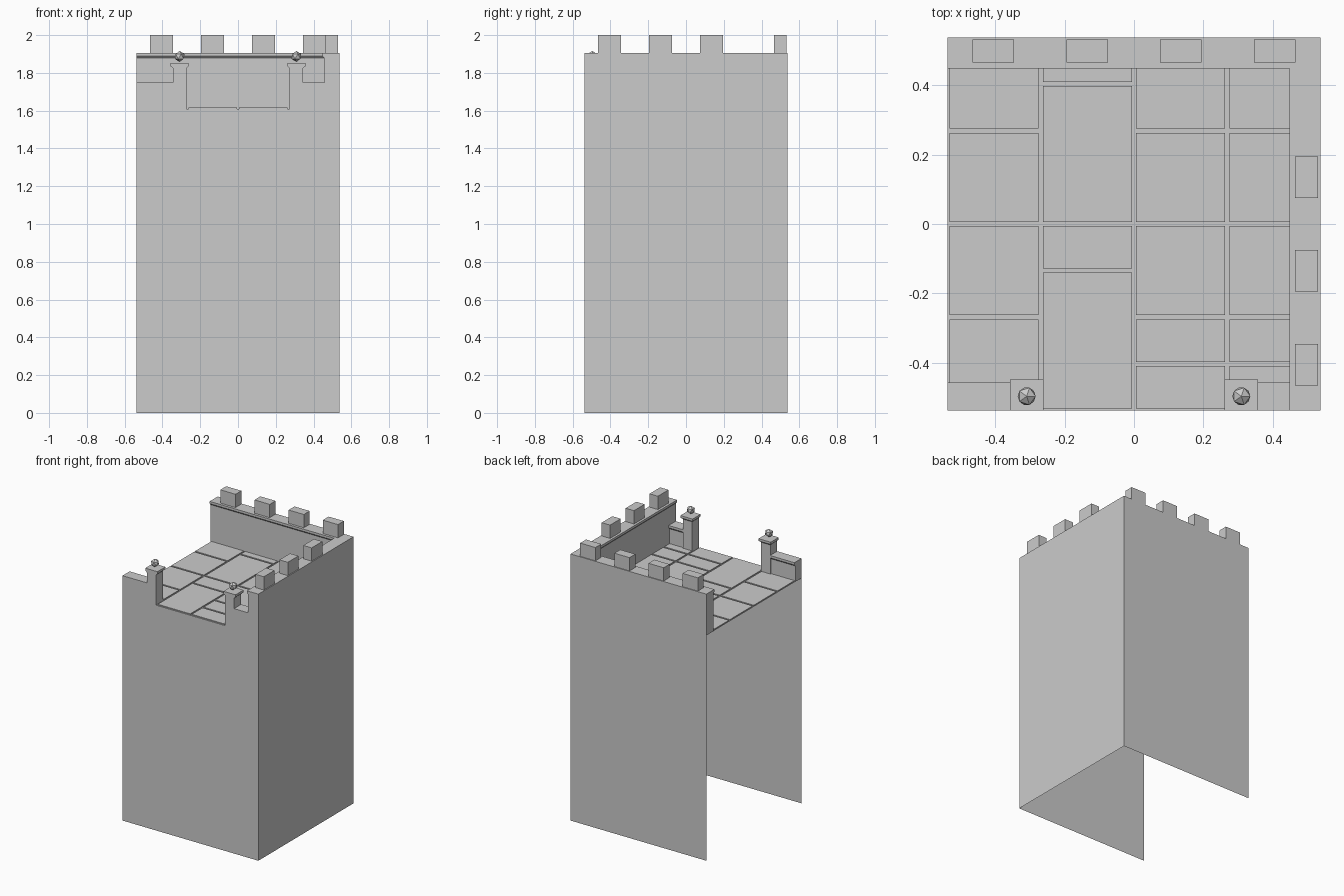
import bpy
import bmesh

W = 0.537          # half width of the tower
FLOOR = 1.61       # level of the grooves between floor tiles
WALL_TOP, LOW_TOP, PILLAR_TOP = 1.905, 1.75, 1.852
LIP, SLAB, TAPER = 0.01, 0.016, 0.011
INNER = 0.457      # inner face of the parapets
PILLAR_X, PILLAR_R = 0.309, 0.036

if "Cube" in bpy.data.objects:
    bpy.data.objects.remove(bpy.data.objects["Cube"], do_unlink=True)

stone = bpy.data.materials.new("grey stone")
stone.use_nodes = True
grey = (0.6, 0.6, 0.6, 1)
stone.diffuse_color = grey
stone.node_tree.nodes["Principled BSDF"].inputs["Base Color"].default_value = grey


def finish(name, bm):
    mesh = bpy.data.meshes.new(name)
    bm.to_mesh(mesh)
    bm.free()
    mesh.materials.append(stone)
    obj = bpy.data.objects.new(name, mesh)
    bpy.context.collection.objects.link(obj)
    return obj


def polygon(name, points):
    bm = bmesh.new()
    bm.faces.new([bm.verts.new(p) for p in points])
    return finish(name, bm)


def on_shell(face):
    # True for faces that would double the outer wall panels
    def all_at(axis, value):
        return all(abs(v.co[axis] - value) < 1e-5 for v in face.verts)
    return all_at(1, -W) or all_at(1, W) or all_at(0, W)


def loft(bm, levels):
    # Solid through stacked rectangles (z, x0, x1, y0, y1)
    rings = []
    for z, x0, x1, y0, y1 in levels:
        rings.append([bm.verts.new((x, y, z))
                      for x, y in ((x0, y0), (x1, y0), (x1, y1), (x0, y1))])
    faces = [bm.faces.new(rings[0][::-1]), bm.faces.new(rings[-1])]
    for a, b in zip(rings, rings[1:]):
        for i in range(4):
            j = (i + 1) % 4
            faces.append(bm.faces.new((a[i], a[j], b[j], b[i])))
    doubled = [f for f in faces if on_shell(f)]
    bmesh.ops.delete(bm, geom=doubled, context="FACES")


def block(name, x, y, z):
    bm = bmesh.new()
    loft(bm, [(h, *x, *y) for h in z])
    return finish(name, bm)


def coped(name, body, cap, top):
    # Upright with a tapered overhanging coping
    bm = bmesh.new()
    loft(bm, [(FLOOR, *body), (top - SLAB - TAPER, *body),
              (top - SLAB, *cap), (top, *cap)])
    return finish(name, bm)


# Outer wall panels; the side facing -x stays open
polygon("back_wall", [(W, W, 0), (-W, W, 0), (-W, W, WALL_TOP), (W, W, WALL_TOP)])
polygon("side_wall", [(W, -W, 0), (W, W, 0), (W, W, WALL_TOP), (W, -W, WALL_TOP)])


def pillar_outline(centre):
    # Pillar profile from its right edge over the cap to its left edge
    r, c = PILLAR_R, PILLAR_R + 0.012
    half = [(r, PILLAR_TOP - SLAB - TAPER), (c, PILLAR_TOP - SLAB), (c, PILLAR_TOP)]
    return ([(centre + x, z) for x, z in half]
            + [(centre - x, z) for x, z in reversed(half)])


inner_edge = PILLAR_X - PILLAR_R
outer_edge = PILLAR_X + PILLAR_R
outline = [(-W, 0), (W, 0), (W, WALL_TOP), (INNER - LIP, WALL_TOP),
           (INNER - LIP, WALL_TOP - SLAB), (INNER, WALL_TOP - SLAB - TAPER),
           (INNER, LOW_TOP), (outer_edge, LOW_TOP)]
outline += pillar_outline(PILLAR_X)
outline += [(inner_edge, FLOOR), (-inner_edge, FLOOR)]
outline += pillar_outline(-PILLAR_X)
outline += [(-outer_edge, LOW_TOP), (-W, LOW_TOP)]
polygon("front_wall", [(x, -W, z) for x, z in outline])

# Parapets with copings
coped("back_parapet", (-W, W, INNER, W), (-W, W, INNER - LIP, W), WALL_TOP)
coped("side_parapet", (INNER, W, -W, INNER - LIP),
      (INNER - LIP, W, -W, INNER - LIP), WALL_TOP)
for name, x0, x1 in (("front_parapet_right", -W, -outer_edge),
                     ("front_parapet_left", outer_edge, INNER)):
    coped(name, (x0, x1, -W, -INNER - LIP), (x0, x1, -W, -INNER), LOW_TOP)

# Gate pillars with faceted ball finials
for name, cx in (("right", -PILLAR_X), ("left", PILLAR_X)):
    r, c = PILLAR_R, PILLAR_R + 0.012
    coped("pillar_" + name, (cx - r, cx + r, -W, -0.459),
          (cx - c, cx + c, -W, -0.447), PILLAR_TOP)
    bpy.ops.mesh.primitive_ico_sphere_add(subdivisions=1, radius=0.029,
                                          location=(cx, -0.496, 1.887))
    ball = bpy.context.object
    ball.name = "finial_" + name
    ball.data.materials.append(stone)

# Merlons
PITCH = W / 2
for i in range(4):
    mid = -0.405 + i * 0.27
    block(f"back_merlon_{i + 1}", (mid - 0.06, mid + 0.06), (0.465, 0.531),
          (WALL_TOP, 2))
    if i < 3:
        block(f"side_merlon_{i + 1}", (0.464, 0.53), (mid - 0.06, mid + 0.06),
              (WALL_TOP, 2))

# Floor with raised tiles; rows are breaks in half tiles from the front
polygon("floor_base", [(-W, -W, FLOOR), (W, -W, FLOOR), (W, W, FLOOR), (-W, W, FLOOR)])
tiles = bmesh.new()
rows = ((0, 2, 4, 6, 8), (0, 3, 4, 7, 8), (0, 1, 2, 4, 6, 8), (0, 1, 2, 4, 6, 8))
GAP = 0.006
for col, breaks in enumerate(rows):
    x0 = -W + col * PITCH
    for a, b in zip(breaks, breaks[1:]):
        y0, y1 = -W + a * PITCH / 2, -W + b * PITCH / 2
        loft(tiles, [(z, x0 + GAP, x0 + PITCH - GAP, y0 + GAP, y1 - GAP)
                     for z in (FLOOR, FLOOR + 0.007)])
finish("floor_tiles", tiles)
